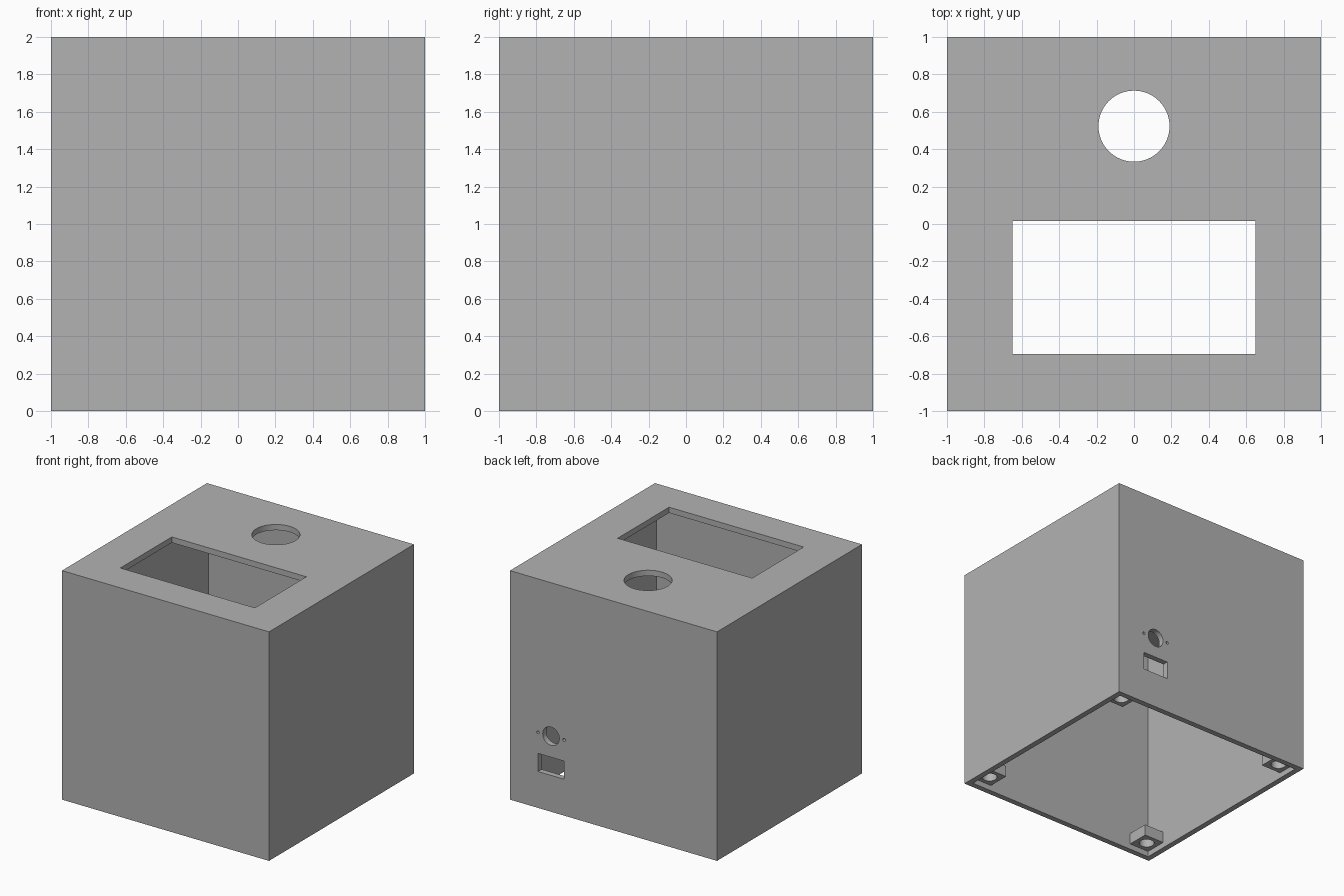
import bpy
import math

old = bpy.data.objects.get("Cube")
if old:
    bpy.data.objects.remove(old, do_unlink=True)

WALL = 0.05

grey = bpy.data.materials.new("plain grey")
grey.use_nodes = True
colour = (0.448, 0.448, 0.448, 1)
grey.diffuse_color = colour
grey.node_tree.nodes["Principled BSDF"].inputs["Base Color"].default_value = colour


def box(name, low, high):
    """Box spanning two opposite corners."""
    middle = [(a + b) / 2 for a, b in zip(low, high)]
    bpy.ops.mesh.primitive_cube_add(size=1, location=middle)
    ob = bpy.context.object
    ob.name = name
    ob.scale = [b - a for a, b in zip(low, high)]
    bpy.ops.object.transform_apply(location=False, rotation=False, scale=True)
    ob.data.materials.append(grey)
    return ob


def drill(name, centre, radius, depth, along_y=False, sides=64):
    """Round cutter, upright or pointing through the back."""
    tilt = (math.pi / 2, 0, 0) if along_y else (0, 0, 0)
    bpy.ops.mesh.primitive_cylinder_add(
        vertices=sides, radius=radius, depth=depth, location=centre, rotation=tilt)
    ob = bpy.context.object
    ob.name = name
    ob.data.materials.append(grey)
    return ob


def cut(target, cutters):
    """Subtract each cutter, then discard it."""
    bpy.context.view_layer.objects.active = target
    for cutter in cutters:
        cutter.hide_render = True
        mod = target.modifiers.new(cutter.name, "BOOLEAN")
        mod.operation = "DIFFERENCE"
        mod.solver = "EXACT"
        mod.object = cutter
        bpy.ops.object.modifier_apply(modifier=mod.name)
        bpy.data.objects.remove(cutter, do_unlink=True)


def smooth(ob):
    bpy.ops.object.select_all(action="DESELECT")
    ob.select_set(True)
    bpy.context.view_layer.objects.active = ob
    bpy.ops.object.shade_smooth_by_angle(angle=math.radians(30))


# Hollow case, open underneath
case = box("case", (-1, -1, 0), (1, 1, 2))
inner = 1 - WALL
port_x, jack_z = 0.604, 0.66
cutters = [
    box("cavity", (-inner, -inner, -0.2), (inner, inner, 2 - WALL)),
    # Display window and round button hole in the top
    box("window_cutter", (-0.65, -0.695, 1.8), (0.65, 0.015, 2.2)),
    drill("button_cutter", (0, 0.523, 2), 0.19, 0.4),
    # Connector slot, round jack and its screw holes in the back
    box("slot_cutter", (port_x - 0.126, 0.8, 0.318), (port_x + 0.126, 1.2, 0.476)),
    drill("jack_cutter", (port_x, 1, jack_z), 0.08, 0.4, True),
]
for side in (-1, 1):
    cutters.append(drill("screw_cutter", (port_x + side * 0.126, 1, jack_z),
                         0.013, 0.4, True, 24))
cut(case, cutters)
smooth(case)

# Corner mounting blocks, set up from the rim to leave room for a base plate
size, bottom, height = 0.195, 0.05, 0.1
for sx, x_name in ((-1, "right"), (1, "left")):
    for sy, y_name in ((-1, "front"), (1, "back")):
        xs = sorted((sx * inner, sx * (inner - size)))
        ys = sorted((sy * inner, sy * (inner - size)))
        block = box(f"{y_name}_{x_name}_mounting_block",
                    (xs[0], ys[0], bottom), (xs[1], ys[1], bottom + height))
        cut(block, [drill("bore", (sum(xs) / 2, sum(ys) / 2, bottom), 0.062, 0.4)])
        smooth(block)
